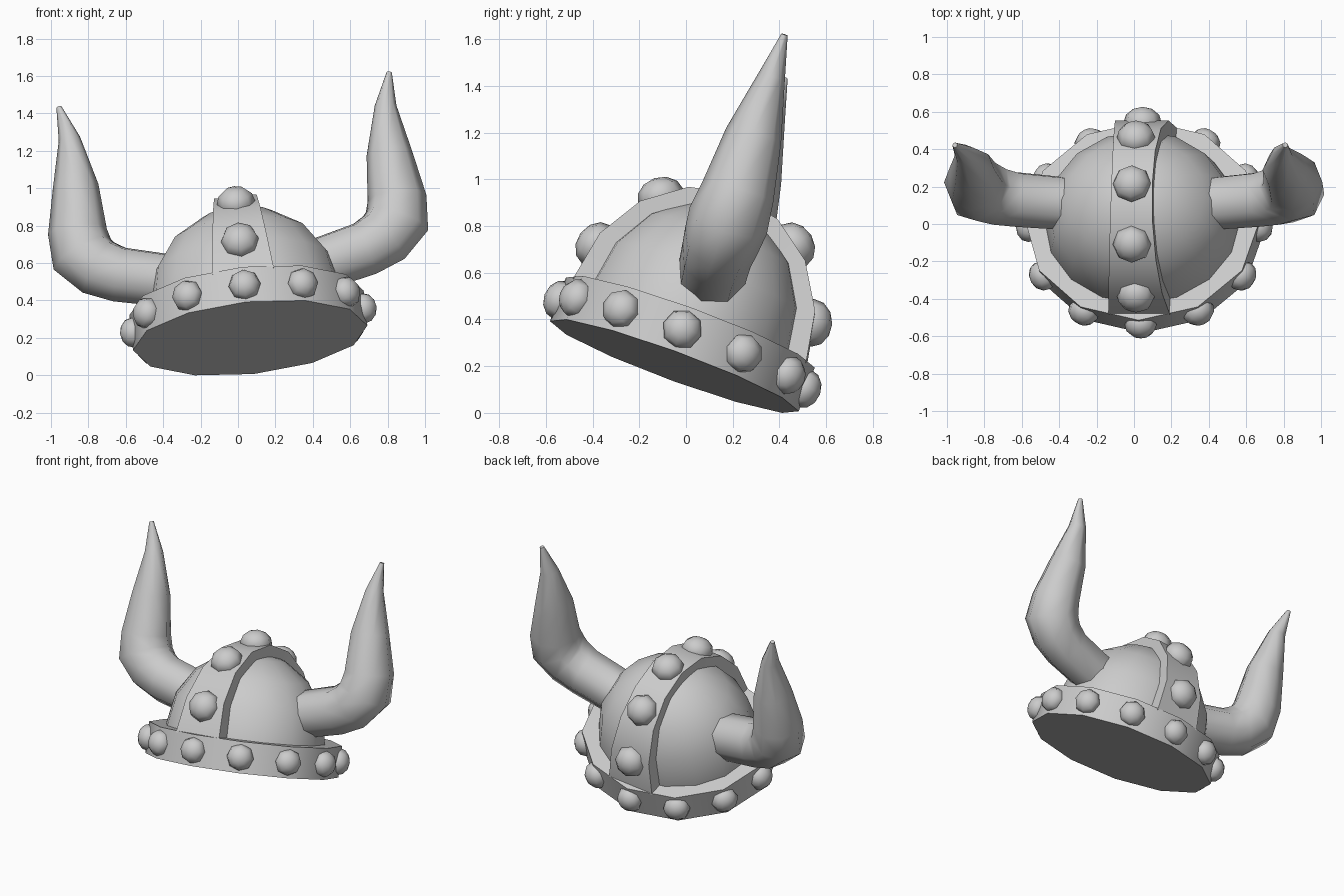
import bpy, bmesh, math
from mathutils import Matrix, Vector

if "Cube" in bpy.data.objects:
    bpy.data.objects.remove(bpy.data.objects["Cube"])

grey = bpy.data.materials.new("plain_grey")
grey.diffuse_color = (0.6, 0.6, 0.6, 1)
grey.use_nodes = True
grey.node_tree.nodes["Principled BSDF"].inputs["Base Color"].default_value = grey.diffuse_color

# The helmet is built upright, then leaned back and rolled to one side
TILT = (Matrix.Translation((0.065, -0.05, 0.2))
        @ Matrix.Rotation(math.radians(-6), 4, 'Y')
        @ Matrix.Rotation(math.radians(-20), 4, 'X'))
SQUASH = 0.9      # front-to-back squash of the skull shape
RIM_H = 0.2       # band height, also the dome's equator


def finish(bm, name, angle):
    bmesh.ops.recalc_face_normals(bm, faces=bm.faces[:])
    bm.transform(TILT)
    me = bpy.data.meshes.new(name)
    bm.to_mesh(me)
    bm.free()
    me.materials.append(grey)
    ob = bpy.data.objects.new(name, me)
    bpy.context.collection.objects.link(ob)
    bpy.ops.object.select_all(action='DESELECT')
    ob.select_set(True)
    bpy.context.view_layer.objects.active = ob
    bpy.ops.object.shade_smooth_by_angle(angle=math.radians(angle))
    return ob


def skin(bm, rings, cap=True):
    """Bridge closed rings of points into a tube and return its vertices."""
    vs = [[bm.verts.new(p) for p in r] for r in rings]
    n = len(vs[0])
    for a, b in zip(vs, vs[1:]):
        for i in range(n):
            bm.faces.new((a[i], a[(i + 1) % n], b[(i + 1) % n], b[i]))
    if cap:
        bm.faces.new(vs[0])
        bm.faces.new(vs[-1])
    return vs


def ellipse(r, z, n):
    return [(r * math.cos(math.tau * i / n), SQUASH * r * math.sin(math.tau * i / n), z)
            for i in range(n)]


# Rim band with a closed flat underside
bm = bmesh.new()
skin(bm, [ellipse(0.63, 0, 12), ellipse(0.63, RIM_H, 12)])
finish(bm, "rim_band", 40)

# Dome
bm = bmesh.new()
rings = [ellipse(0.525, RIM_H - 0.05, 16)]
for k in range(4):
    a = math.radians(22.5 * k)
    rings.append(ellipse(0.525 * math.cos(a), RIM_H + 0.525 * math.sin(a), 16))
last = skin(bm, rings, cap=False)[-1]
top = bm.verts.new((0, 0, RIM_H + 0.525))
for i in range(16):
    bm.faces.new((last[i], last[(i + 1) % 16], top))
finish(bm, "dome", 60)

# Crest strip over the dome, wider at its feet
bm = bmesh.new()
rings = []
for k in range(9):
    a = math.radians(22.5 * k)
    c, s = math.cos(a), math.sin(a)
    w = 0.165 - 0.055 * s
    rings.append([(x, SQUASH * r * c, RIM_H - 0.01 + r * s)
                  for x, r in ((-w, 0.49), (-w, 0.59), (w, 0.59), (w, 0.49))])
skin(bm, rings)
finish(bm, "crest_strip", 40)


# Domed studs
def stud(name, pos, normal, radius, height):
    bm = bmesh.new()
    bmesh.ops.create_uvsphere(bm, u_segments=8, v_segments=6, radius=1)
    rot = Vector(normal).to_track_quat('Z', 'Y').to_matrix().to_4x4()
    bm.transform(Matrix.Translation(pos) @ rot @ Matrix.Diagonal((radius, radius, height, 1)))
    finish(bm, name, 60)


for i in range(12):
    a = math.radians(30 * i)
    c, s = math.cos(a), math.sin(a)
    stud(f"rim_stud_{i + 1}", (0.62 * c, 0.62 * SQUASH * s, RIM_H / 2),
         (c * SQUASH, s, 0), 0.086, 0.07)
for i in range(5):
    a = math.radians(18 + 36 * i)
    c, s = math.cos(a), math.sin(a)
    stud(f"crest_stud_{i + 1}", (0, 0.575 * SQUASH * c, RIM_H + 0.575 * s),
         (0, c, s * SQUASH), 0.103, 0.085)

# Horns: x, y, z, radius along the centre line
PATH = [(0.34, 0.03, 0.37, 0.145), (0.43, 0.03, 0.39, 0.15), (0.66, 0.03, 0.447, 0.155),
        (0.767, 0.032, 0.5, 0.165), (0.846, 0.033, 0.585, 0.175), (0.859, 0.03, 0.714, 0.158),
        (0.843, 0.01, 0.967, 0.122), (0.85, -0.004, 1.233, 0.058), (0.888, -0.013, 1.416, 0.014)]
for side, name in ((1, "right_horn"), (-1, "left_horn")):
    pts = [Vector(p[:3]) for p in PATH]
    rings = []
    for i, p in enumerate(pts):
        t = (pts[min(i + 1, len(pts) - 1)] - pts[max(i - 1, 0)]).normalized()
        u = Vector((0, 1, 0))
        u = (u - t * u.dot(t)).normalized()
        v = t.cross(u)
        r = PATH[i][3]
        ring = []
        for k in range(8):
            a = math.tau * k / 8
            q = p + r * (u * math.cos(a) + v * math.sin(a))
            ring.append((side * q.x, q.y, q.z))
        rings.append(ring)
    bm = bmesh.new()
    skin(bm, rings)
    finish(bm, name, 60)
